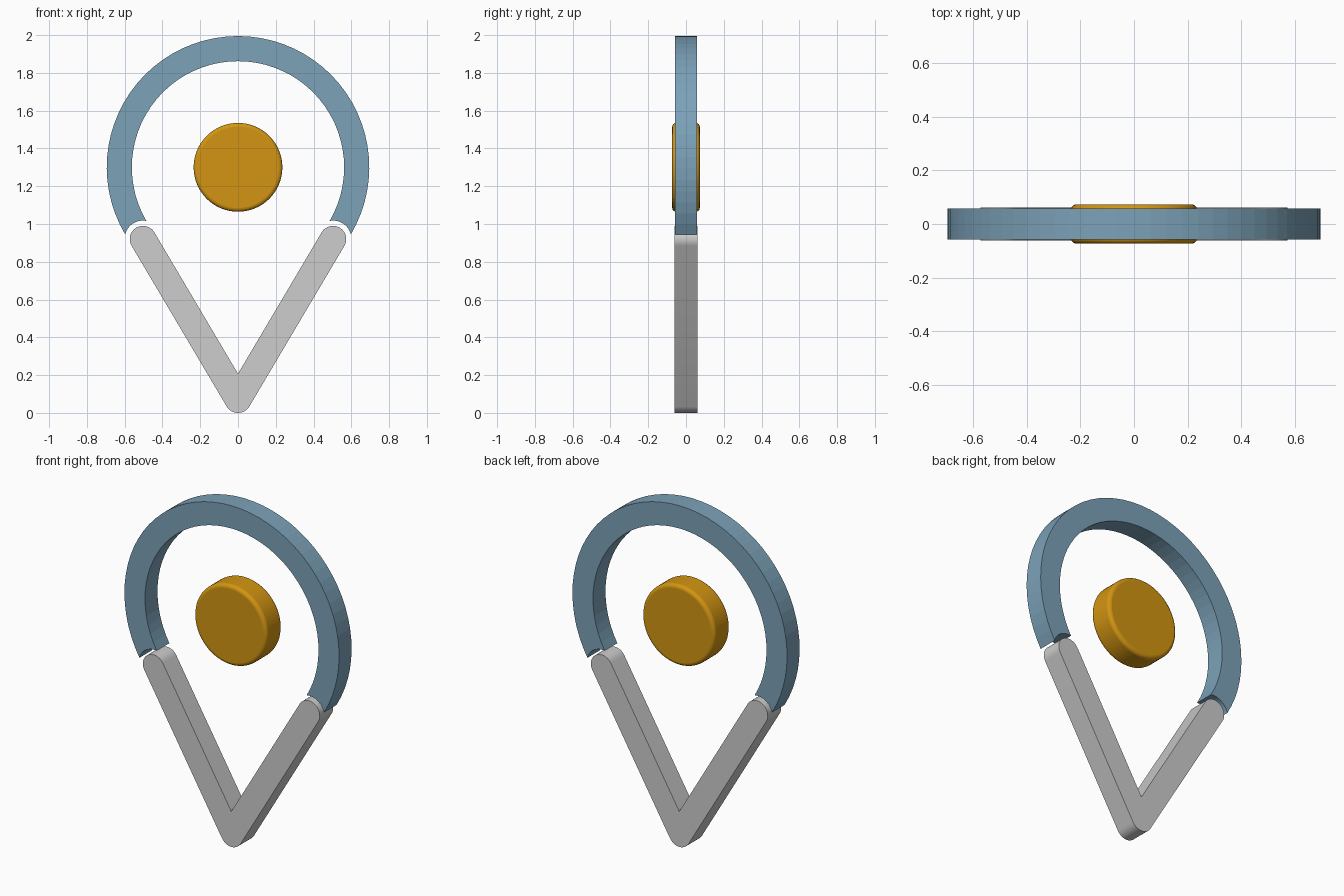
import bpy, bmesh
from math import pi, cos, sin, acos, atan2, hypot, radians

cube = bpy.data.objects.get("Cube")
if cube:
    bpy.data.objects.remove(cube, do_unlink=True)

RING_Z, OUTER, INNER = 1.3, 0.695, 0.562   # ring centre height and radii
CAP_X, CAP_Z, LEG_R = 0.503, 0.92, 0.07    # leg end centre and half width
GAP_R = 0.098                              # radius of the notch round a leg end


def material(name, colour):
    m = bpy.data.materials.new(name)
    m.use_nodes = True
    m.diffuse_color = (*colour, 1)
    bsdf = m.node_tree.nodes["Principled BSDF"]
    bsdf.inputs["Base Color"].default_value = (*colour, 1)
    bsdf.inputs["Roughness"].default_value = 0.6
    return m


def arc(cx, cz, r, a0, a1, n):
    angles = [a0 + (a1 - a0) * i / n for i in range(n + 1)]
    return [(cx + r * cos(a), cz + r * sin(a)) for a in angles]


def plate(name, outline, half, mat):
    """Extrude an x-z outline to both sides of y = 0."""
    bm = bmesh.new()
    face = bm.faces.new([bm.verts.new((x, -half, z)) for x, z in outline])
    new = bmesh.ops.extrude_face_region(bm, geom=[face])["geom"]
    verts = [v for v in new if isinstance(v, bmesh.types.BMVert)]
    bmesh.ops.translate(bm, verts=verts, vec=(0, 2 * half, 0))
    bmesh.ops.recalc_face_normals(bm, faces=bm.faces)
    mesh = bpy.data.meshes.new(name)
    bm.to_mesh(mesh)
    bm.free()
    ob = bpy.data.objects.new(name, mesh)
    bpy.context.collection.objects.link(ob)
    mesh.materials.append(mat)
    return ob


def smooth(ob, angle):
    bpy.ops.object.select_all(action="DESELECT")
    ob.select_set(True)
    bpy.context.view_layer.objects.active = ob
    bpy.ops.object.shade_smooth_by_angle(angle=radians(angle))


def mirrored(points):
    return [(-x, z) for x, z in reversed(points)]


blue = material("steel blue", (0.2, 0.36, 0.48))
grey = material("light grey", (0.61, 0.61, 0.61))
gold = material("amber", (0.65, 0.3, 0.006))

# Open ring, its ends hollowed round the leg tops
dist = hypot(CAP_X, CAP_Z - RING_Z)
cap_angle = atan2(CAP_Z - RING_Z, CAP_X)


def end_angle(r):
    return cap_angle + acos((r * r + dist * dist - GAP_R ** 2) / (2 * r * dist))


a_out, a_in = end_angle(OUTER), end_angle(INNER)
outer = arc(0, RING_Z, OUTER, a_out, pi - a_out, 48)
inner = arc(0, RING_Z, INNER, pi - a_in, a_in, 48)
n0, n1 = [atan2(z - CAP_Z, x - CAP_X) for x, z in (inner[-1], outer[0])]
notch = arc(CAP_X, CAP_Z, GAP_R, n0, n1, 10)[1:-1]
plate("open_ring", outer + mirrored(notch) + inner + notch, 0.058, blue)

# V-shaped legs with rounded ends
slope = atan2(CAP_Z - LEG_R, CAP_X)
side = slope - pi / 2
cap = arc(CAP_X, CAP_Z, LEG_R, side, side + pi, 20)
crotch = [(0, LEG_R + LEG_R / cos(slope))]
foot = arc(0, LEG_R, LEG_R, -pi - side, side, 12)
legs = plate("v_legs", cap + crotch + mirrored(cap) + foot, 0.062, grey)
smooth(legs, 30)

# Central disc with softened rims
disc = plate("centre_disc", arc(0, RING_Z, 0.235, 0, 2 * pi, 64)[:-1], 0.073, gold)
bevel = disc.modifiers.new("soft_rim", "BEVEL")
bevel.width, bevel.segments = 0.02, 4
bevel.limit_method, bevel.angle_limit = "ANGLE", radians(40)
smooth(disc, 40)
